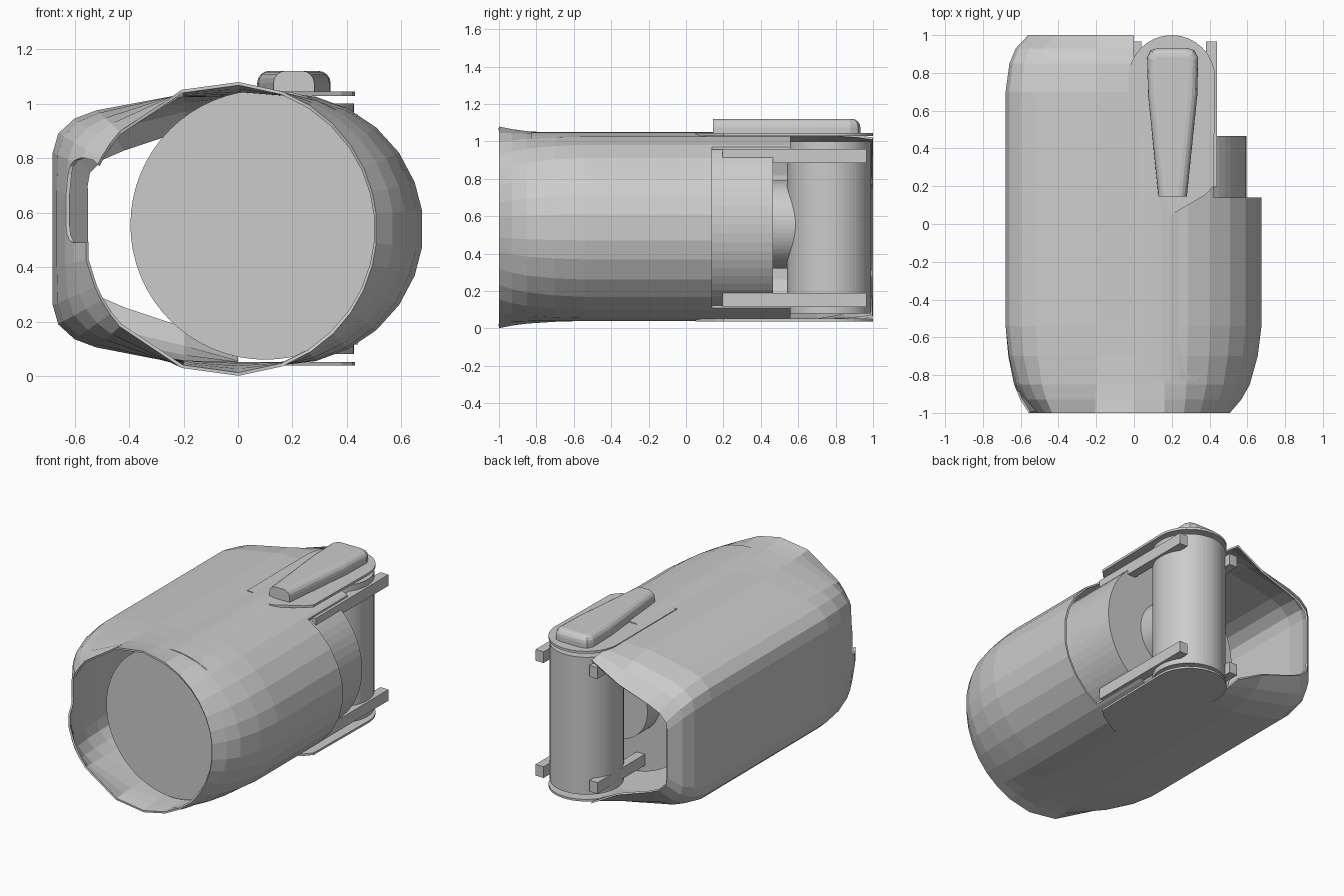
import bpy, bmesh, math
from mathutils import Vector

if "Cube" in bpy.data.objects:
    bpy.data.objects.remove(bpy.data.objects["Cube"])

ZC = 0.54  # height of the shell's mirror plane


def make_object(name, bm):
    bmesh.ops.recalc_face_normals(bm, faces=bm.faces)
    me = bpy.data.meshes.new(name)
    bm.to_mesh(me)
    bm.free()
    ob = bpy.data.objects.new(name, me)
    bpy.context.collection.objects.link(ob)
    return ob


def prism(name, pts, z0, z1):
    bm = bmesh.new()
    f = bm.faces.new([bm.verts.new((x, y, z0)) for x, y in pts])
    r = bmesh.ops.extrude_face_region(bm, geom=[f])
    vs = [v for v in r["geom"] if isinstance(v, bmesh.types.BMVert)]
    bmesh.ops.translate(bm, verts=vs, vec=(0, 0, z1 - z0))
    return make_object(name, bm)


def box(name, x0, x1, y0, y1, z0, z1):
    return prism(name, [(x0, y0), (x1, y0), (x1, y1), (x0, y1)], z0, z1)


def cylinder(name, radius, a, b, sides=64):
    a, b = Vector(a), Vector(b)
    bpy.ops.mesh.primitive_cylinder_add(
        vertices=sides, radius=radius, depth=(b - a).length, location=(a + b) / 2,
        rotation=(b - a).to_track_quat('Z', 'Y').to_euler())
    bpy.context.object.name = name
    return bpy.context.object


# Shell: upper-half profiles, left to right, mirrored about ZC
arc = [(0.16 + 0.52 * math.sin(a), ZC + 0.5 * math.cos(a))
       for a in [math.radians(d) for d in (0, 14, 28, 42, 56, 70, 82)]]
left = [(-0.68, 0.68), (-0.68, 0.82), (-0.66, 0.89), (-0.60, 0.945),
        (-0.52, 0.975), (-0.2, 1.035), (0, 1.04)]
back_left = [(-0.56, 0.66), (-0.56, 0.70), (-0.55, 0.75), (-0.50, 0.80),
             (-0.42, 0.835), (-0.2, 0.91), (0, 1.02)]


def full(half):
    return half + [(x, 2 * ZC - z) for x, z in reversed(half)]


body = full(left + arc)
back = full(back_left + arc)
front = []
for x, z in body:
    a = math.atan2(z - ZC, x + 0.03)
    front.append((-0.03 + 0.54 * math.cos(a), ZC + 0.54 * math.sin(a)))

# Each station: y, end profile, blend towards the body profile
stations = [(-1, front, 0), (-0.93, front, 0.36), (-0.85, front, 0.63),
            (-0.7, front, 0.88), (-0.54, front, 1), (0.14, front, 1),
            (0.7, back, 1), (0.85, back, 0.83), (0.93, back, 0.55), (1, back, 0)]
bm = bmesh.new()
rings = []
for y, end, t in stations:
    rings.append([bm.verts.new((e[0] + (b[0] - e[0]) * t, y, e[1] + (b[1] - e[1]) * t))
                  for e, b in zip(end, body)])
n = len(body)
for r0, r1 in zip(rings, rings[1:]):
    for i in range(n):
        j = (i + 1) % n
        bm.faces.new((r0[i], r0[j], r1[j], r1[i]))
shell = make_object("shell", bm)
solid = shell.modifiers.new("thickness", 'SOLIDIFY')
solid.thickness = 0.012
solid.offset = -1

# Cut the rear right side away, and a rounded bite out of the front left rim
rear_cut = prism("rear_cutter", [(0.42, 0.14), (2, 0.14), (2, 2), (0, 2), (0, 0.56), (0.42, 0.56)], -1, 2)
bite = box("bite_cutter", -0.9, -0.5, -1.2, -0.86, 0.49, 0.80)
bv = bite.modifiers.new("round", 'BEVEL')
bv.width = 0.06
bv.segments = 3
for c in (rear_cut, bite):
    c.hide_render = True
    m = shell.modifiers.new("cut", 'BOOLEAN')
    m.operation = 'DIFFERENCE'
    m.solver = 'EXACT'
    m.object = c
bpy.context.view_layer.objects.active = shell
for m in list(shell.modifiers):
    bpy.ops.object.modifier_apply(modifier=m.name)
for c in (rear_cut, bite):
    bpy.data.objects.remove(c)

# Inner drum with its stub, and the upright hinge barrel
cylinder("inner_drum", 0.495, (0.1, -0.83, 0.555), (0.1, 0.465, 0.555))
cylinder("drum_stub", 0.235, (0.1, 0.46, 0.555), (0.1, 0.60, 0.555))
cylinder("hinge_barrel", 0.225, (0.2, 0.765, 0.08), (0.2, 0.765, 1.0))

# Four hinge bars
for side, x in (("left", -0.02), ("right", 0.38)):
    for level, z in (("lower", 0.115), ("upper", 0.885)):
        box(f"hinge_bar_{level}_{side}", x, x + 0.06, 0.195, 0.965, z, z + 0.075)

# Rounded hinge plates above and below
plate = [(0.2 + 0.23 * math.cos(math.pi * i / 16), 0.77 + 0.23 * math.sin(math.pi * i / 16))
         for i in range(17)]
plate += [(-0.03, 0.14), (0.12, 0.13), (0.2, 0.05), (0.38, 0.155), (0.42, 0.2)]
prism("hinge_plate_upper", plate, 1.028, 1.044)
prism("hinge_plate_lower", plate, 0.038, 0.052)

# Tapered lever on top
lever_pts = [(0.13, 0.145), (0.28, 0.145), (0.335, 0.68), (0.34, 0.88), (0.32, 0.92),
             (0.28, 0.932), (0.13, 0.932), (0.09, 0.92), (0.07, 0.88), (0.075, 0.68)]
lever = prism("lever", lever_pts, 1.04, 1.12)
bm = bmesh.new()
bm.from_mesh(lever.data)
top = [e for e in bm.edges if all(v.co.z > 1.1 for v in e.verts)
       and not all(v.co.y < 0.15 for v in e.verts)]
bmesh.ops.bevel(bm, geom=top, offset=0.045, segments=4, profile=0.5, affect='EDGES', clamp_overlap=True)
bm.to_mesh(lever.data)
bm.free()
